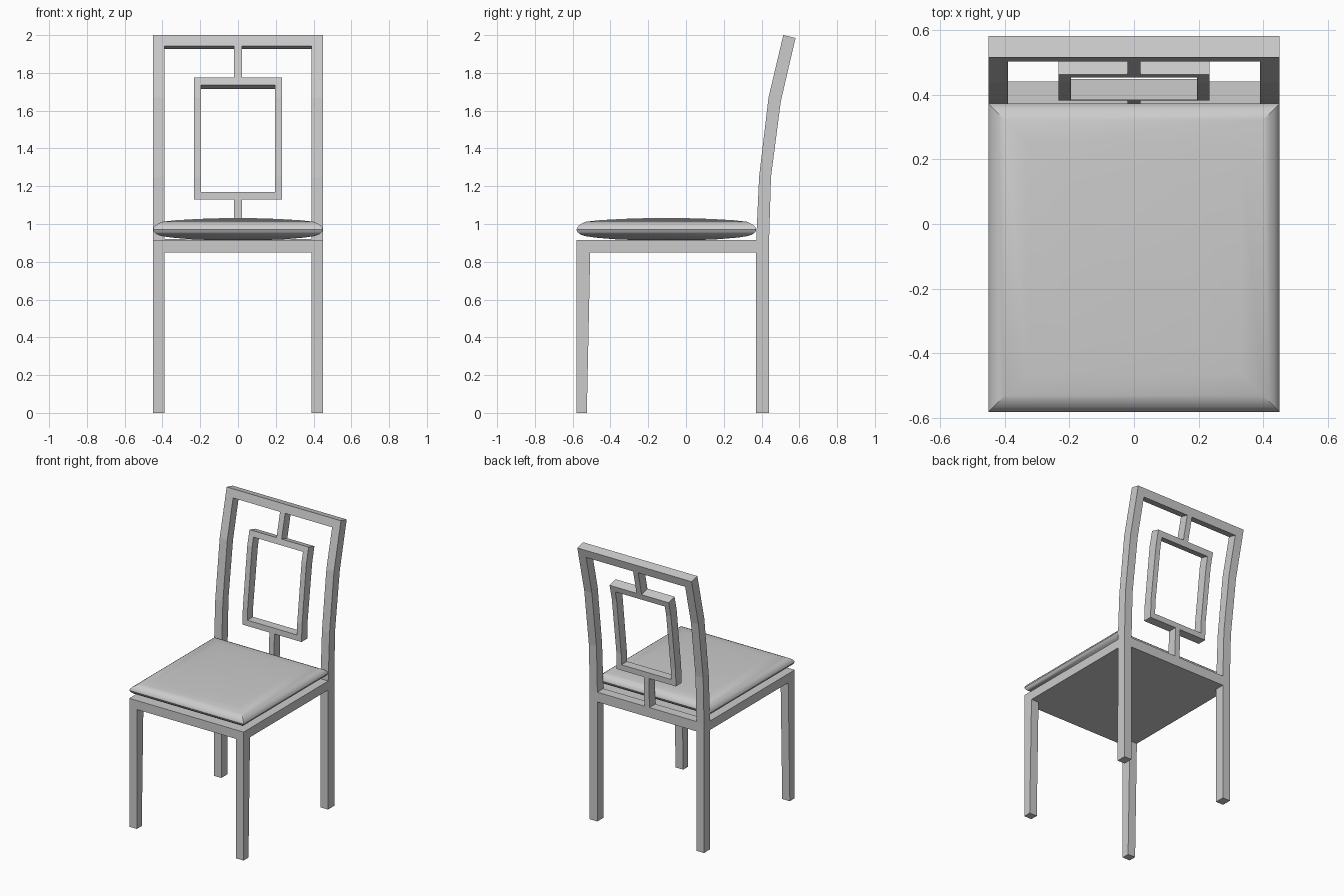
import bpy

if "Cube" in bpy.data.objects:
    bpy.data.objects.remove(bpy.data.objects["Cube"])

# Back curve: (front z, front y, back y, back z)
SPINE = [(0, .37, .44, 0), (.92, .372, .44, .92), (1.25, .387, .45, 1.25),
         (1.67, .437, .502, 1.65), (2.0, .515, .58, 1.985)]


def spine_at(z):
    for a, b in zip(SPINE, SPINE[1:]):
        if z <= b[0]:
            t = (z - a[0]) / (b[0] - a[0])
            return tuple(p + (q - p) * t for p, q in zip(a, b))
    return SPINE[-1]


def loft(name, rings):
    """Closed solid through four-cornered rings listed bottom to top."""
    verts = [v for ring in rings for v in ring]
    faces = [(3, 2, 1, 0)]
    for r in range(len(rings) - 1):
        for i in range(4):
            j = (i + 1) % 4
            faces.append((r * 4 + i, r * 4 + j, r * 4 + 4 + j, r * 4 + 4 + i))
    n = len(verts)
    faces.append((n - 4, n - 3, n - 2, n - 1))
    mesh = bpy.data.meshes.new(name)
    mesh.from_pydata(verts, [], faces)
    obj = bpy.data.objects.new(name, mesh)
    bpy.context.collection.objects.link(obj)
    return obj


def rect(x0, x1, y0, y1, z):
    return [(x0, y0, z), (x1, y0, z), (x1, y1, z), (x0, y1, z)]


def back_bar(name, x0, x1, z0, z1):
    """Bar that follows the curve of the chair back."""
    levels = [z0] + [s[0] for s in SPINE if z0 < s[0] < z1] + [z1]
    rings = []
    for z in levels:
        zf, yf, yb, zb = spine_at(z)
        rings.append([(x0, yf, zf), (x1, yf, zf), (x1, yb, zb), (x0, yb, zb)])
    return loft(name, rings)


# Legs, back posts and inner frame sides, mirrored left and right
for side, label in ((-1, "left"), (1, "right")):
    x0, x1 = sorted((side * .39, side * .45))
    loft("front_leg_" + label, [rect(x0, x1, -.58, -.525, 0),
                                rect(x0, x1, -.58, -.507, .85)])
    back_bar("back_post_" + label, x0, x1, 0, 2.0)
    x0, x1 = sorted((side * .195, side * .233))
    back_bar("inner_frame_side_" + label, x0, x1, 1.13, 1.775)

# Cross rails of the back
back_bar("top_rail", -.39, .39, 1.943, 2.0)
back_bar("rear_seat_rail", -.39, .39, .85, .92)
back_bar("inner_frame_top", -.195, .195, 1.735, 1.775)
back_bar("inner_frame_bottom", -.195, .195, 1.13, 1.17)

# Short struts joining the inner frame to the rails
back_bar("upper_strut", -.02, .02, 1.775, 1.943)
back_bar("lower_strut", -.02, .02, .92, 1.13)

# Seat frame with flush underside
loft("seat_frame", [rect(-.45, .45, -.58, .372, .85),
                    rect(-.45, .45, -.58, .372, .914)])

# Cushion: rounded edge profile (inset, z), mitred corners, slightly domed
PROFILE = [(.40, .913), (.22, .918), (.10, .928), (.045, .936), (.02, .945),
           (.006, .957), (0, .97), (.004, .982), (.015, .994), (.03, 1.003),
           (.05, 1.012), (.12, 1.02), (.24, 1.027), (.40, 1.032)]
cushion = loft("seat_cushion", [rect(-.45 + d, .45 - d, -.58 + d, .372 - d, z)
                                for d, z in PROFILE])
bpy.context.view_layer.objects.active = cushion
cushion.select_set(True)
bpy.ops.object.shade_smooth_by_angle()
